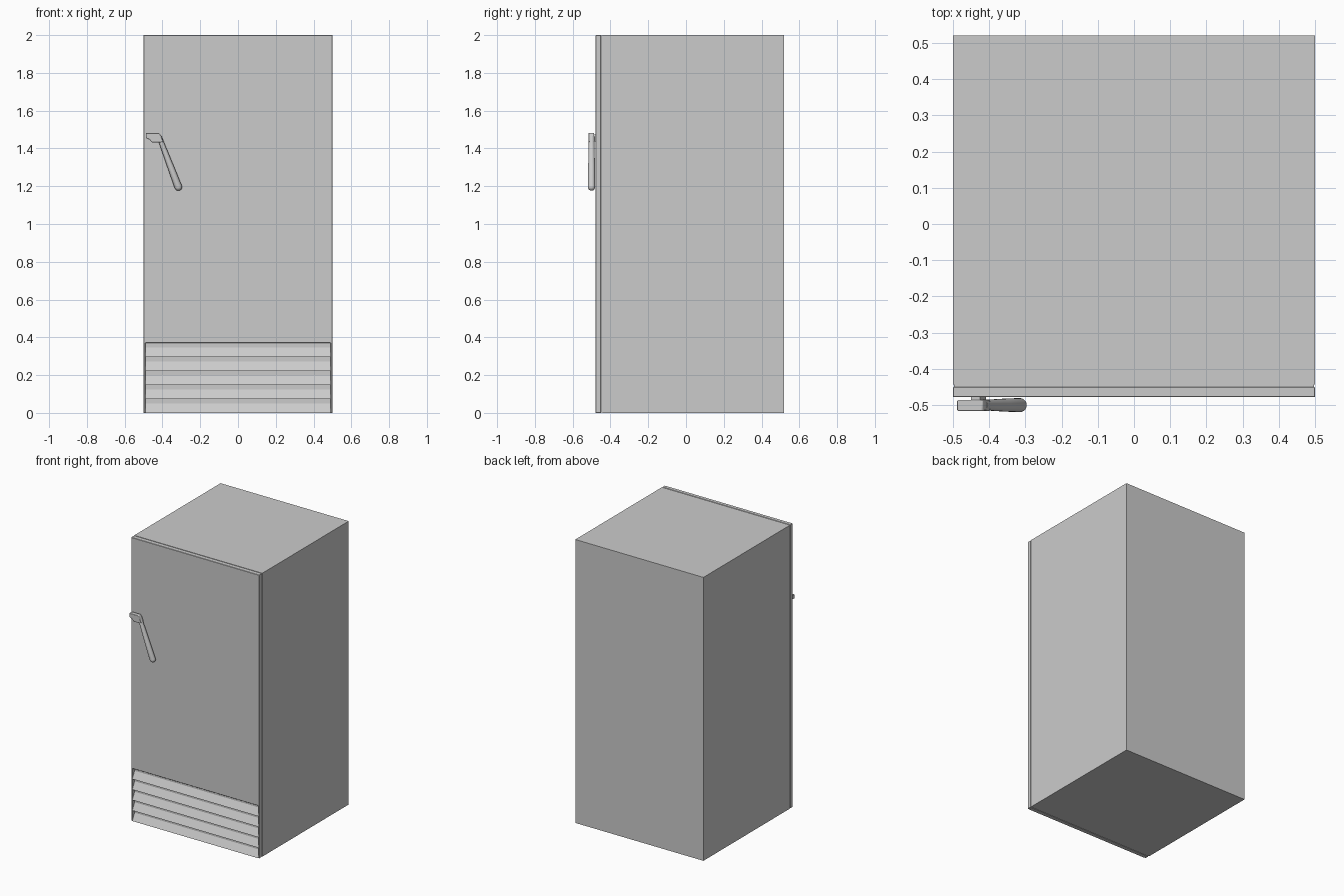
import bpy, bmesh, math
from mathutils import Vector

if "Cube" in bpy.data.objects:
    bpy.data.objects.remove(bpy.data.objects["Cube"])


def finish(name, bm, bevel=0.0, segments=1, smooth=False):
    bmesh.ops.recalc_face_normals(bm, faces=bm.faces)
    mesh = bpy.data.meshes.new(name)
    bm.to_mesh(mesh)
    bm.free()
    ob = bpy.data.objects.new(name, mesh)
    bpy.context.collection.objects.link(ob)
    if bevel:
        mod = ob.modifiers.new("edge_bevel", 'BEVEL')
        mod.width, mod.segments, mod.limit_method = bevel, segments, 'ANGLE'
    if smooth:
        bpy.ops.object.select_all(action='DESELECT')
        ob.select_set(True)
        bpy.context.view_layer.objects.active = ob
        bpy.ops.object.shade_smooth_by_angle(angle=math.radians(40))
    return ob


def extrude(name, points, offset, place, **kw):
    """Extrude a 2D outline; place maps (u, v) to the starting 3D point."""
    bm = bmesh.new()
    face = bm.faces.new([bm.verts.new(place(u, v)) for u, v in points])
    new = bmesh.ops.extrude_face_region(bm, geom=[face])['geom']
    bmesh.ops.translate(bm, vec=offset,
                        verts=[g for g in new if isinstance(g, bmesh.types.BMVert)])
    return finish(name, bm, **kw)


def front_outline(name, points, y0, y1, **kw):
    return extrude(name, points, Vector((0, y1 - y0, 0)),
                   lambda x, z: (x, y0, z), **kw)


def rect(w, z0, z1):
    return [(-w, z0), (w, z0), (w, z1), (-w, z1)]


DOOR_FRONT, DOOR_BACK = -0.478, -0.45
VENT_TOP, SLATS, VENT_HALF = 0.37, 5, 0.49

# Cabinet and the recessed door seal
front_outline("cabinet", rect(0.5, 0, 2), -0.443, 0.52)
front_outline("door_seal", rect(0.497, 0.003, 1.997), -0.451, -0.442)

# Full-height door, open at the bottom for the vent
w = VENT_HALF
front_outline("door", [(-0.5, 0), (-w, 0), (-w, VENT_TOP), (w, VENT_TOP), (w, 0),
                       (0.5, 0), (0.5, 2), (-0.5, 2)],
              DOOR_FRONT, DOOR_BACK, bevel=0.002)

# Sloped louvre slats, one saw-tooth profile
pitch = VENT_TOP / SLATS
profile = [(DOOR_BACK, 0), (DOOR_BACK, VENT_TOP)]
for i in range(SLATS):
    top = VENT_TOP - i * pitch
    profile += [(-0.453, top), (-0.453, top - 0.025),
                (DOOR_FRONT, top - pitch + 0.003), (DOOR_FRONT, top - pitch)]
extrude("vent_louvres", profile, Vector((2 * w, 0, 0)), lambda y, z: (-w, y, z))

# Handle bracket with its mounting pad
front_outline("handle_bracket",
              [(-0.488, 1.482), (-0.418, 1.482), (-0.408, 1.468), (-0.396, 1.436),
               (-0.415, 1.431), (-0.455, 1.431), (-0.467, 1.446), (-0.488, 1.455)],
              -0.516, -0.486, bevel=0.003, segments=2, smooth=True)
front_outline("handle_mount",
              [(-0.45, 1.475), (-0.425, 1.475), (-0.408, 1.437), (-0.45, 1.437)],
              -0.488, DOOR_FRONT)

# Tapered grip: oval rings along a slanted axis with a rounded end
a, b = Vector((-0.417, -0.5, 1.462)), Vector((-0.316, -0.5, 1.196))
axis = (b - a).normalized()
side = Vector((0, 1, 0)).cross(axis)
rings = [(0, 0.013, 0.015), (0.12, 0.013, 0.015), (0.6, 0.017, 0.018), (1, 0.020, 0.0195)]
length = (b - a).length
rings = [(t * length, r, d) for t, r, d in rings]
for k in range(1, 6):
    ang = math.radians(16.5 * k)
    rings.append((length + 0.020 * math.sin(ang),
                  0.020 * math.cos(ang), 0.0195 * math.cos(ang)))
N = 20
bm = bmesh.new()
loops = []
for s, r, d in rings:
    loops.append([bm.verts.new(a + axis * s
                               + side * r * math.cos(2 * math.pi * j / N)
                               + Vector((0, d * math.sin(2 * math.pi * j / N), 0)))
                  for j in range(N)])
for l0, l1 in zip(loops, loops[1:]):
    for j in range(N):
        k = (j + 1) % N
        bm.faces.new((l0[j], l0[k], l1[k], l1[j]))
bm.faces.new(loops[0])
bm.faces.new(loops[-1])
finish("handle_grip", bm, smooth=True)
